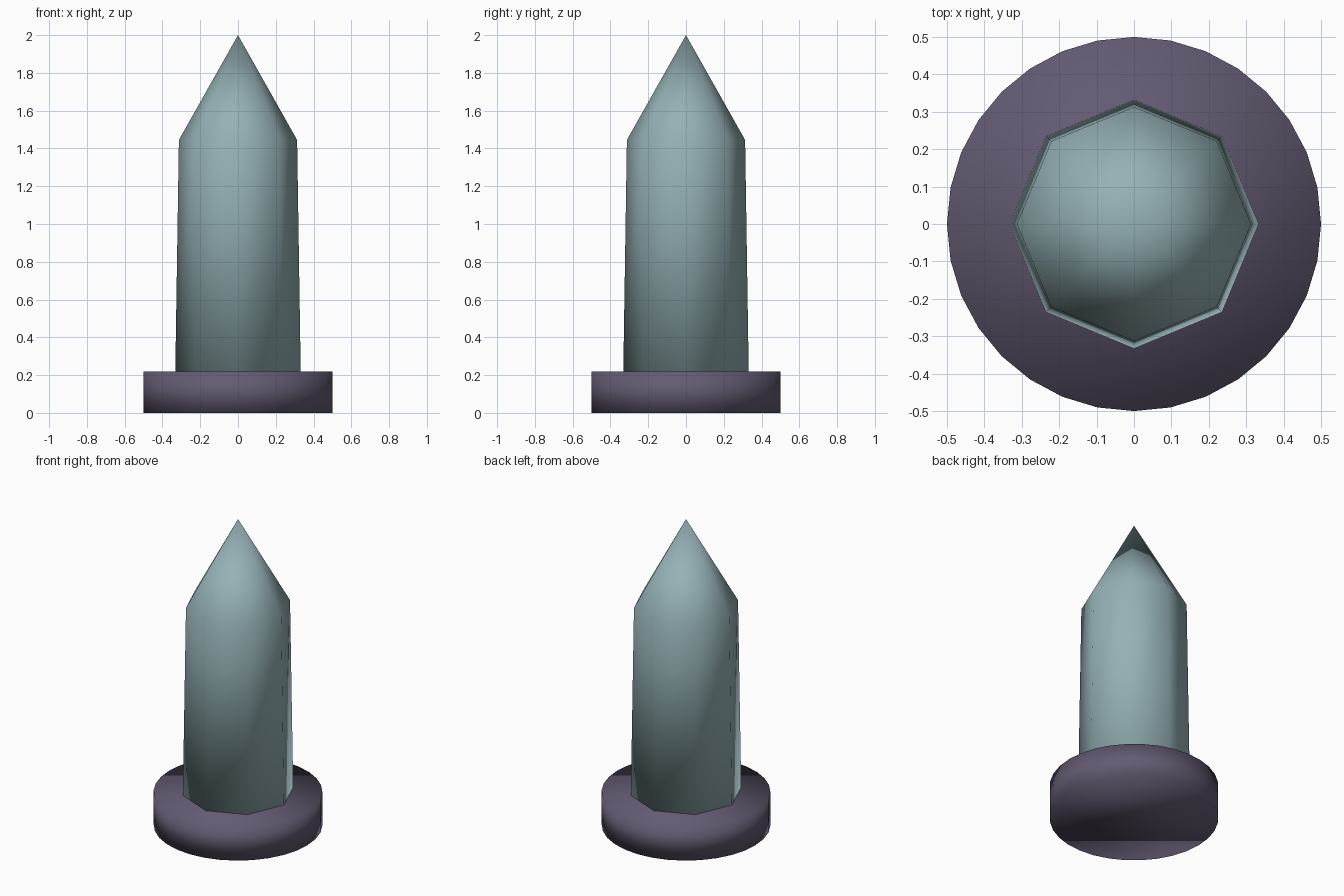
import bpy, bmesh, math

if "Cube" in bpy.data.objects:
    bpy.data.objects.remove(bpy.data.objects["Cube"])


def material(name, rgb):
    m = bpy.data.materials.new(name)
    m.diffuse_color = (*rgb, 1.0)
    m.use_nodes = True
    m.node_tree.nodes["Principled BSDF"].inputs["Base Color"].default_value = m.diffuse_color
    return m


def lathe(name, rings, sides, mat, tip=None):
    """Stack of polygon rings (radius, z), closed below and capped or pointed above."""
    bm = bmesh.new()
    loops = []
    for r, z in rings:
        loops.append([bm.verts.new((r * math.cos(math.tau * i / sides),
                                    r * math.sin(math.tau * i / sides), z))
                      for i in range(sides)])
    for low, high in zip(loops, loops[1:]):
        for i in range(sides):
            j = (i + 1) % sides
            bm.faces.new((low[i], low[j], high[j], high[i]))
    bm.faces.new(loops[0][::-1])
    top = loops[-1]
    if tip is None:
        bm.faces.new(top)
    else:
        apex = bm.verts.new((0, 0, tip))
        for i in range(sides):
            bm.faces.new((top[i], top[(i + 1) % sides], apex))
    for f in bm.faces:
        f.smooth = True
    mesh = bpy.data.meshes.new(name)
    bm.to_mesh(mesh)
    bm.free()
    mesh.materials.append(mat)
    obj = bpy.data.objects.new(name, mesh)
    bpy.context.collection.objects.link(obj)
    return obj


stone = material("dark purple stone", (0.125, 0.104, 0.168))
crystal = material("pale teal crystal", (0.30, 0.44, 0.46))

# Round base disc
lathe("base", [(0.5, 0.0), (0.5, 0.22)], 32, stone)

# Eight-sided tapering crystal with a pointed top
lathe("crystal", [(0.332, 0.22), (0.313, 1.445)], 8, crystal, tip=2.0)
